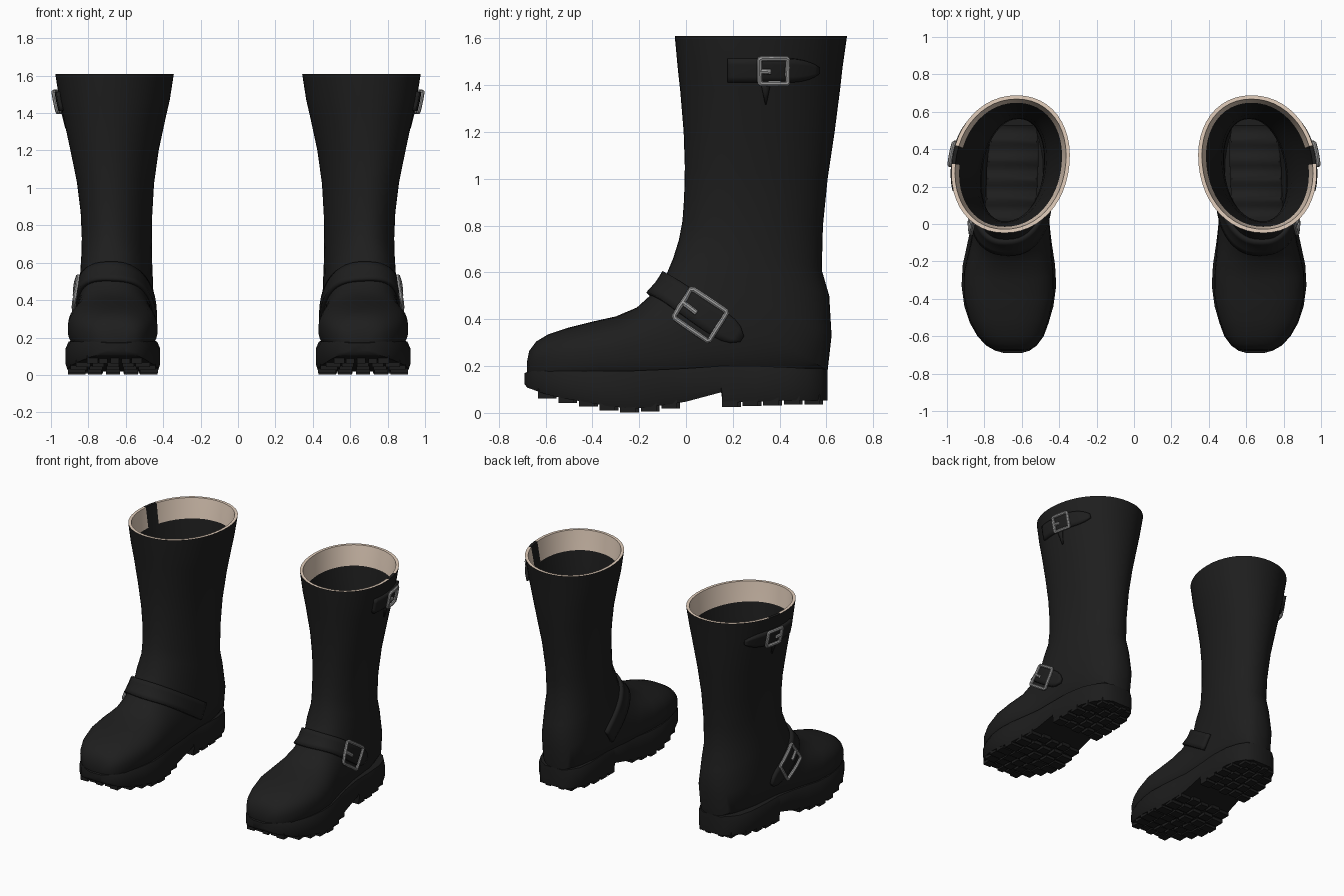
import bpy, bmesh, math
from mathutils import Vector, Matrix
from mathutils.bvhtree import BVHTree

cube = bpy.data.objects.get("Cube")
if cube:
    bpy.data.objects.remove(cube)


def material(name, rgb, rough=0.6):
    m = bpy.data.materials.new(name)
    m.use_nodes = True
    m.diffuse_color = (*rgb, 1)
    bsdf = m.node_tree.nodes["Principled BSDF"]
    bsdf.inputs["Base Color"].default_value = (*rgb, 1)
    bsdf.inputs["Roughness"].default_value = rough
    return m


LEATHER = material("black leather", (0.013, 0.013, 0.013))
LINING = material("beige lining", (0.78, 0.63, 0.51))
METAL = material("grey metal", (0.34, 0.34, 0.34))
RUBBER = material("black rubber", (0.012, 0.012, 0.012))


def finish(name, bm, mats, angle=40, thick=0):
    """Turn a bmesh of the left boot's part into a mirrored, shaded object."""
    bmesh.ops.recalc_face_normals(bm, faces=bm.faces)
    me = bpy.data.meshes.new(name)
    bm.to_mesh(me)
    bm.free()
    for m in mats:
        me.materials.append(m)
    ob = bpy.data.objects.new(name, me)
    bpy.context.collection.objects.link(ob)
    bpy.ops.object.select_all(action="DESELECT")
    ob.select_set(True)
    bpy.context.view_layer.objects.active = ob
    bpy.ops.object.shade_smooth_by_angle(angle=math.radians(angle))
    if thick:
        mod = ob.modifiers.new("Thickness", "SOLIDIFY")
        mod.thickness, mod.offset = thick, 0
    ob.modifiers.new("Other boot", "MIRROR")


def bridge(bm, rings, closed=True):
    """Skin neighbouring rows of points with quads."""
    vs = [[bm.verts.new(p) for p in r] for r in rings]
    n = len(vs[0])
    for a, b in zip(vs, vs[1:]):
        for i in range(n if closed else n - 1):
            j = (i + 1) % n
            bm.faces.new((a[i], a[j], b[j], b[i]))
    if closed:
        bm.faces.new(vs[0])
        bm.faces.new(vs[-1])


# Upper: front y,z, back y,z, half width, centre x of each section, toe to top
SECTIONS = [
    (-.68, .215, -.68, .16, .05, .65), (-.67, .265, -.665, .13, .105, .652),
    (-.64, .305, -.63, .11, .145, .656), (-.59, .335, -.58, .1, .18, .662),
    (-.51, .362, -.5, .1, .213, .668), (-.4, .39, -.36, .1, .24, .67),
    (-.3, .412, -.2, .1, .238, .67), (-.21, .45, 0, .1, .213, .66),
    (-.16, .495, .2, .11, .198, .655), (-.11, .55, .45, .12, .194, .652),
    (-.08, .6, .605, .18, .192, .65), (-.055, .66, .622, .33, .19, .648),
    (-.03, .74, .612, .5, .186, .648), (-.015, .82, .58, .61, .184, .648),
    (-.008, .92, .585, .8, .188, .65), (-.005, 1.05, .605, 1, .203, .655),
    (-.01, 1.2, .635, 1.2, .233, .66), (-.025, 1.38, .658, 1.38, .272, .66),
    (-.035, 1.47, .668, 1.47, .293, .66), (-.048, 1.61, .688, 1.61, .315, .66)]
SEG = 48


def ring(sec, inset=0):
    f, b = Vector((0, *sec[:2])), Vector((0, *sec[2:4]))
    mid, half = (f + b) / 2, (f - b) / 2
    half *= 1 - inset / half.length
    half.x = min(.032, max(0, sec[1] - .4) * .25)  # back of the leg leans inward
    power = 2 / (2.45 if sec[1] < .7 else 2.1)
    pts = []
    for k in range(SEG):
        t = math.tau * k / SEG
        c, s = (math.copysign(abs(v) ** power, v) for v in (math.cos(t), math.sin(t)))
        pts.append(mid + half * c + Vector((sec[5] + (sec[4] - inset) * s, 0, 0)))
    return pts


outer = [ring(s) for s in SECTIONS]
inner = [ring(s, .02) for s in reversed(SECTIONS[4:])]
bm = bmesh.new()
bridge(bm, outer + inner)
bm.faces.ensure_lookup_table()
# Lining covers the rim and upper inside wall, apart from the dark side gusset
first = (len(outer) - 1) * SEG
for f in bm.faces[first:first + 2 * SEG]:
    c = f.calc_center_median()
    f.material_index = 0 if c.x > .85 and abs(c.y - .36) < .065 else 1
finish("boot_upper", bm, [LEATHER, LINING])

# Outer surface used to lay straps and buckles onto the leather
flat = [p for r in outer for p in r]
quads = [(a * SEG + i, a * SEG + (i + 1) % SEG, (a + 1) * SEG + (i + 1) % SEG, (a + 1) * SEG + i)
         for a in range(len(outer) - 1) for i in range(SEG)]
surface = BVHTree.FromPolygons(flat, quads)


def lift(hit, height):
    loc, n = hit[0], hit[1]
    centre = Vector((.65, .2, .3)) if loc.z < 1 else Vector((.66, .32, loc.z))
    return loc + n * (height if n.dot(loc - centre) > 0 else -height)


def on_side(y, z, height):
    return lift(surface.ray_cast(Vector((2, y, z)), Vector((-1, 0, 0))), height)


def rounded_end(s, start):
    k = max(0, (s - start) / (1 - start))
    return max(.25, math.sqrt(max(0, 1 - k * k)))


# Instep strap, wrapping over the foot with a rounded outer end
top, end = Vector((0, -.135, .56)), Vector((0, .24, .315))
along = (end - top).normalized()
across = Vector((0, -along.z, along.y))
rows = []
for k in range(41):
    a = math.radians(-90 + 180 * k / 40)
    s = 1 - math.cos(a)
    w = .058 * (rounded_end(s, .75) if a > 0 else 1)
    base = top + (end - top) * s + Vector((.655 + .21 * math.sin(a), 0, 0))
    rows.append([lift(surface.find_nearest(base + across * w * v / 2), .008)
                 for v in range(-2, 3)])
bm = bmesh.new()
bridge(bm, rows, closed=False)
finish("instep_strap", bm, [LEATHER], thick=.026)

# Top strap with pointed rear end
rows = []
for k in range(21):
    s = k / 20
    w = .05 * rounded_end(s, .65)
    rows.append([on_side(.18 + .38 * s, 1.465 + w * v / 2, .008) for v in range(-2, 3)])
bm = bmesh.new()
bridge(bm, rows, closed=False)
finish("top_strap", bm, [LEATHER], thick=.022)

# Small pointed gusset end under the top strap
bm = bmesh.new()
bridge(bm, [[on_side(.34 + v * .025 * (1 - .9 * s), 1.43 - .11 * s, .004) for v in (-1, 0, 1)]
            for s in (0, .5, 1)], closed=False)
finish("gusset_point", bm, [LEATHER], thick=.008)


def buckle(name, y, z, d, hu, hv, height):
    """Wire frame and prong following the boot's outer side."""
    d = d.normalized()
    e = Vector((0, -d.z, d.y))
    c = Vector((0, y, z))
    corners = [(-1, -.9), (-.9, -1), (.9, -1), (1, -.9), (1, .9), (.9, 1), (-.9, 1), (-1, .9)]
    frame = []
    for p, q in zip(corners, corners[1:] + corners[:1]):
        frame += [[p[i] + (q[i] - p[i]) * t / 3 for i in (0, 1)] for t in range(3)]
    prong = [(-1, 0), (-.6, -.02), (-.2, -.05)]
    cu = bpy.data.curves.new(name + "_wire", "CURVE")
    cu.dimensions = "3D"
    cu.bevel_depth, cu.bevel_resolution, cu.use_fill_caps = .0115, 2, True
    for pts, cyclic in ((frame, True), (prong, False)):
        sp = cu.splines.new("POLY")
        sp.points.add(len(pts) - 1)
        sp.use_cyclic_u = cyclic
        for point, (u, v) in zip(sp.points, pts):
            p = c + d * hu * u + e * hv * v
            point.co = (*on_side(p.y, p.z, height), 1)
    wire = bpy.data.objects.new(name + "_wire", cu)
    bm = bmesh.new()
    bm.from_mesh(wire.to_mesh())
    wire.to_mesh_clear()
    bpy.data.objects.remove(wire)
    finish(name, bm, [METAL])


buckle("instep_buckle", .062, .417, along, .088, .074, .024)
buckle("top_buckle", .37, 1.465, Vector((0, 1, 0)), .056, .053, .026)

# Sole outline: y, centre x, half width, bottom z, top z
SOLE = [(-.69, .648, .045, .105, .17), (-.678, .65, .09, .09, .175), (-.65, .655, .135, .08, .18),
        (-.6, .66, .177, .062, .18), (-.53, .667, .21, .045, .18), (-.44, .669, .238, .03, .18),
        (-.33, .669, .253, .01, .18), (-.22, .669, .247, 0, .18), (-.1, .665, .225, .014, .185),
        (0, .66, .208, .03, .19), (.15, .655, .2, .07, .2), (.157, .655, .2, .025, .2),
        (.3, .65, .203, .03, .2), (.43, .642, .194, .035, .195), (.52, .635, .166, .035, .19),
        (.575, .63, .125, .035, .19), (.605, .625, .075, .035, .185)]


def sole_at(y):
    for a, b in zip(SOLE, SOLE[1:]):
        if a[0] <= y <= b[0]:
            t = (y - a[0]) / (b[0] - a[0])
            return [p + (q - p) * t for p, q in zip(a, b)]


def slab(bm, stations):
    """Loft a rounded-edge slab from y stations."""
    shape = [(-.93, 1), (.93, 1), (1, .75), (1, .2), (.96, 0), (-.96, 0), (-1, .2), (-1, .75)]
    bridge(bm, [[(cx + hw * u, y, zb + (zt - zb) * v) for u, v in shape]
                for y, cx, hw, zb, zt in stations])


bm = bmesh.new()
slab(bm, [(y, cx, hw, zb + .018, zt) for y, cx, hw, zb, zt in SOLE])
finish("sole", bm, [RUBBER])

# Tread lugs under forefoot and heel
bm = bmesh.new()
for start, count, step in ((-.6, 7, .088), (.187, 5, .088)):
    for r in range(count):
        y = start + r * step
        _, cx, hw, zb, _ = sole_at(y)
        hw = min(hw, sole_at(y - .03)[2], sole_at(y + .03)[2])
        for col in range(-2, 3):
            shift = .014 * (abs(col) % 2)
            place = Matrix.Translation((cx + hw * .39 * col, y + shift, zb + .021))
            size = Matrix.Diagonal((hw * .38 if abs(col) == 2 else hw * .3, .066, .042, 1))
            bmesh.ops.create_cube(bm, size=1, matrix=place @ size)
finish("tread_lugs", bm, [RUBBER])

# Ribbed insole seen down the shaft
bm = bmesh.new()
rows = []
for k in range(36):
    y = -.1 + .63 * k / 35
    _, cx, hw, _, _ = sole_at(y)
    rows.append((y, cx, hw * .68, .21, .24 + .008 * math.sin(y * 60)))
slab(bm, rows)
finish("insole", bm, [LEATHER])
